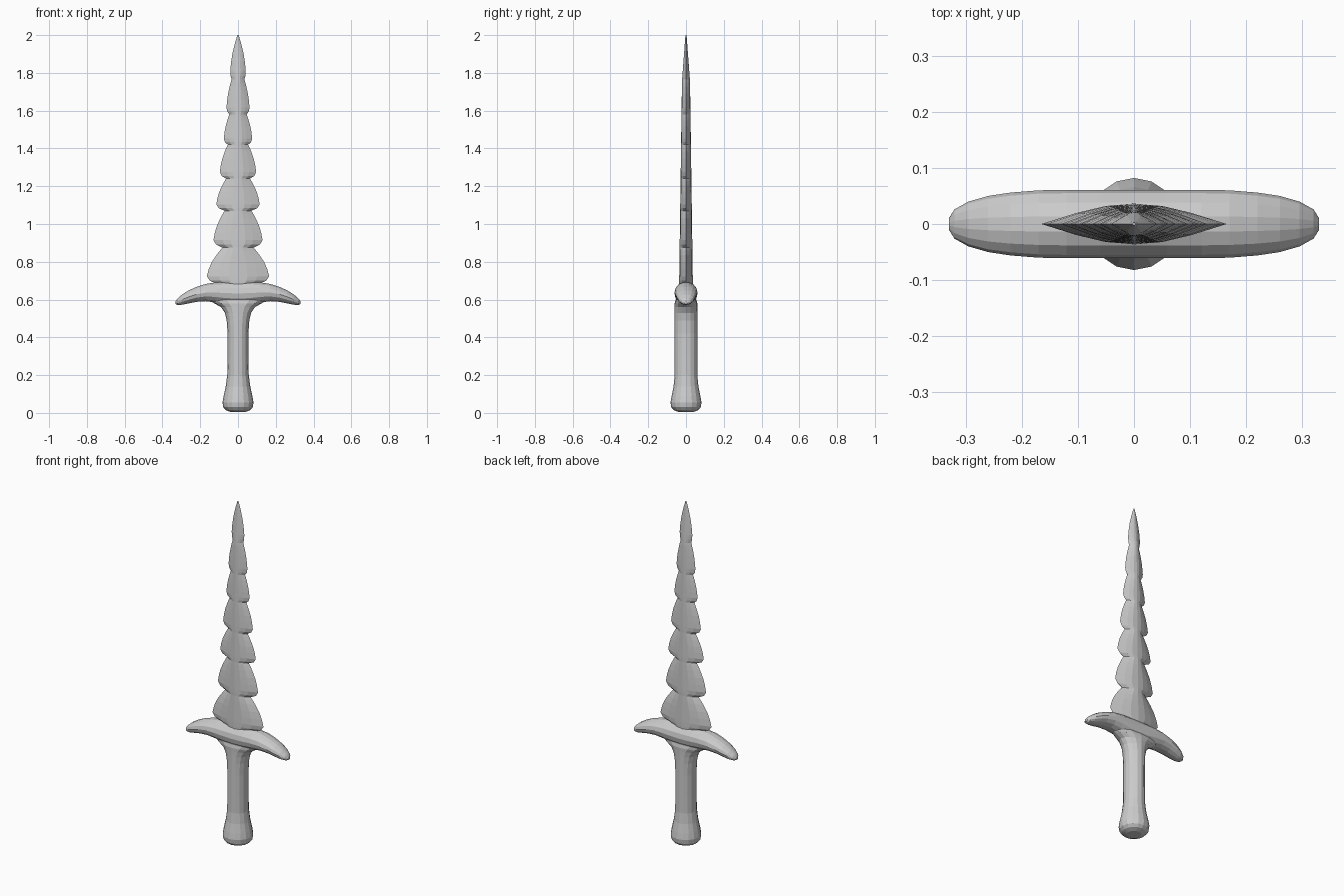
import bpy, bmesh
from math import cos, sin, pi

cube = bpy.data.objects.get("Cube")
if cube:
    bpy.data.objects.remove(cube, do_unlink=True)

# One plain grey for the whole dagger
grey = bpy.data.materials.new("light_grey")
grey.use_nodes = True
colour = (0.6, 0.6, 0.6, 1)
grey.diffuse_color = colour
grey.node_tree.nodes["Principled BSDF"].inputs["Base Color"].default_value = colour


def loft(name, rings):
    """Skin a list of equal-length point rings and cap both ends."""
    bm = bmesh.new()
    loops = [[bm.verts.new(p) for p in ring] for ring in rings]
    n = len(loops[0])
    for a, b in zip(loops, loops[1:]):
        for i in range(n):
            j = (i + 1) % n
            bm.faces.new((a[i], a[j], b[j], b[i]))
    bm.faces.new(loops[0])
    bm.faces.new(loops[-1])
    bmesh.ops.recalc_face_normals(bm, faces=bm.faces)
    mesh = bpy.data.meshes.new(name)
    bm.to_mesh(mesh)
    bm.free()
    mesh.materials.append(grey)
    obj = bpy.data.objects.new(name, mesh)
    bpy.context.collection.objects.link(obj)
    return obj


def angles(n):
    return [2 * pi * i / n for i in range(n)]


# Handle: rounded pommel, straight grip, flared sideways into the guard
# (height, half width, half depth)
grip = [(0.005, 0.04, 0.04), (0.015, 0.065, 0.065), (0.03, 0.078, 0.078),
        (0.055, 0.082, 0.082), (0.09, 0.076, 0.076), (0.14, 0.065, 0.066),
        (0.2, 0.057, 0.06), (0.3, 0.055, 0.06), (0.42, 0.055, 0.06),
        (0.49, 0.06, 0.06), (0.53, 0.07, 0.06), (0.56, 0.09, 0.06),
        (0.58, 0.125, 0.06), (0.6, 0.16, 0.055)]
loft("handle", [[(w * cos(a), d * sin(a), z) for a in angles(16)]
                for z, w, d in grip])

# Guard: drooping arms, half outline mirrored to the other side
# (distance out, top, bottom, half depth)
arm = [(0.0, 0.695, 0.57, 0.061), (0.06, 0.695, 0.573, 0.061),
       (0.12, 0.692, 0.583, 0.061), (0.17, 0.684, 0.59, 0.06),
       (0.22, 0.668, 0.587, 0.056), (0.26, 0.65, 0.579, 0.05),
       (0.295, 0.628, 0.572, 0.04), (0.32, 0.606, 0.571, 0.026),
       (0.33, 0.592, 0.576, 0.01)]
outline = [(-x, t, b, d) for x, t, b, d in reversed(arm[1:])] + arm
loft("guard", [[(x, d * cos(a), (t + b) / 2 + (t - b) / 2 * sin(a))
                for a in angles(14)] for x, t, b, d in outline])

# Blade: stacked scallops, each swelling from a notch and tapering to the next
# (notch height, notch half width, widest half width)
scallops = [(0.685, 0.115, 0.165), (0.875, 0.082, 0.13), (1.07, 0.071, 0.115),
            (1.24, 0.063, 0.096), (1.42, 0.054, 0.075), (1.58, 0.046, 0.061),
            (1.765, 0.034, 0.041), (2.0, 0.003, 0)]
edge = []
for (z0, n0, wide), (z1, n1, _) in zip(scallops, scallops[1:]):
    swell = [(0, n0), (0.08, n0 + (wide - n0) * 0.7), (0.2, wide)]
    swell += [(t, n1 + (wide - n1) * k)
              for t, k in ((0.4, 0.88), (0.6, 0.68), (0.8, 0.38), (0.92, 0.16))]
    edge += [(z0 + (z1 - z0) * t, w) for t, w in swell]
edge = [(0.64, 0.1)] + edge + [(2.0, 0.003)]


def blade_ring(z, w):
    t = min(0.037 - 0.014 * (z - 0.64), 0.003 + 0.075 * (2.0 - z))
    quarter = [(w, 0), (w * 0.62, t * 0.55), (w * 0.3, t * 0.9), (0, t)]
    half = quarter + [(-x, y) for x, y in reversed(quarter[:-1])]
    full = half + [(x, -y) for x, y in reversed(half[1:-1])]
    return [(x, y, z) for x, y in full]


loft("blade", [blade_ring(z, w) for z, w in edge])
